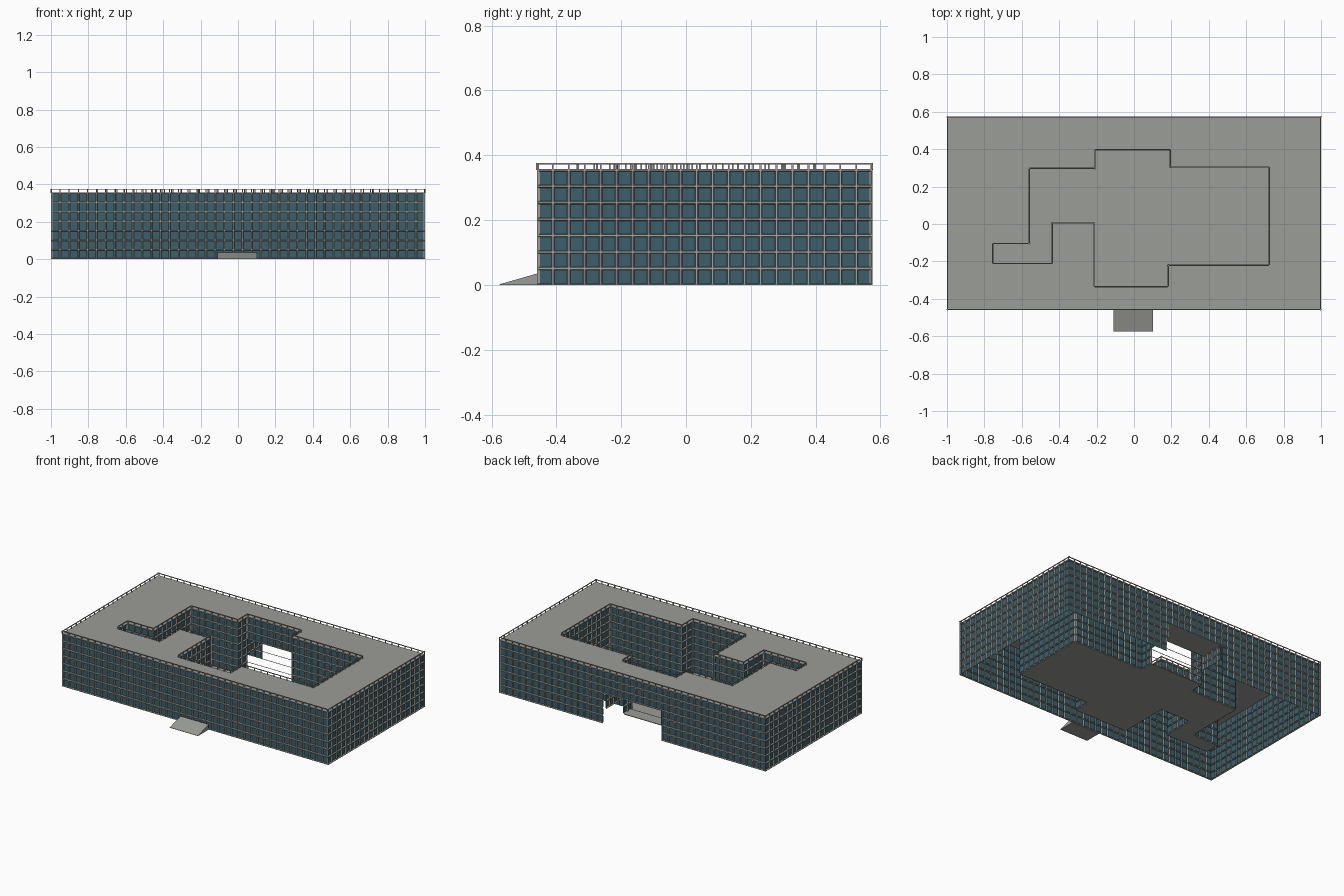
import bpy, bmesh, math
from mathutils import Vector

if "Cube" in bpy.data.objects:
    bpy.data.objects.remove(bpy.data.objects["Cube"])

ROOF, TOP, ROWS, COL = 0.355, 0.376, 7, 0.049
FLOOR = ROOF / ROWS


def material(name, rgb):
    m = bpy.data.materials.new(name)
    m.diffuse_color = (*rgb, 1)
    m.use_nodes = True
    m.node_tree.nodes["Principled BSDF"].inputs["Base Color"].default_value = m.diffuse_color
    return m


CONCRETE = material("concrete", (0.33, 0.34, 0.31))
FRAME = material("facade_grey", (0.37, 0.37, 0.34))
GLASS = material("blue_glass", (0.045, 0.115, 0.15))


def finish(name, bm, mats):
    me = bpy.data.meshes.new(name)
    bm.to_mesh(me)
    bm.free()
    ob = bpy.data.objects.new(name, me)
    bpy.context.collection.objects.link(ob)
    for m in mats:
        me.materials.append(m)
    return ob


def facade(name, edges, skip=lambda p, row: False):
    """Window grid on each edge; its outside lies to the right of the edge."""
    bm = bmesh.new()
    for a, b in edges:
        a, b = Vector((*a, 0)), Vector((*b, 0))
        n = max(1, round((b - a).length / COL))
        cells = []
        for i in range(n):
            p, q = a.lerp(b, i / n), a.lerp(b, (i + 1) / n)
            for r in range(ROWS):
                if skip((p + q) / 2, r):
                    continue
                z0, z1 = Vector((0, 0, r * FLOOR)), Vector((0, 0, (r + 1) * FLOOR))
                cells.append(bm.faces.new([bm.verts.new(v) for v in (p + z0, q + z0, q + z1, p + z1)]))
        bm.normal_update()
        # raised surround, then recessed pane
        bmesh.ops.inset_individual(bm, faces=cells, thickness=0.004, depth=0.0)
        bmesh.ops.inset_individual(bm, faces=cells, thickness=0.003, depth=-0.009)
        for f in cells:
            f.material_index = 1
    return finish(name, bm, [FRAME, GLASS])


def box(bm, lo, hi):
    vs = bmesh.ops.create_cube(bm, size=1)["verts"]
    for v in vs:
        v.co = [lo[k] + (v.co[k] + 0.5) * (hi[k] - lo[k]) for k in range(3)]


def railing(name, edges):
    bm = bmesh.new()
    w = 0.0025
    for a, b in edges:
        a, b = Vector(a), Vector(b)
        d = (b - a).normalized()
        inward = Vector((-d.y, d.x)) * 0.004
        a, b = a + inward, b + inward
        lo = [min(a[k], b[k]) - w for k in (0, 1)]
        hi = [max(a[k], b[k]) + w for k in (0, 1)]
        box(bm, (*lo, TOP - 0.004), (*hi, TOP))
        n = max(1, round((b - a).length / COL))
        for i in range(n):
            p = a.lerp(b, i / n)
            box(bm, (p.x - w, p.y - w, ROOF), (p.x + w, p.y + w, TOP - 0.004))
    return finish(name, bm, [FRAME])


def slab(name, loops, z, thick):
    """Flat plate filled between closed outlines."""
    bm = bmesh.new()
    edges = []
    for loop in loops:
        vs = [bm.verts.new((*p, z)) for p in loop]
        edges += [bm.edges.new((vs[i - 1], vs[i])) for i in range(len(vs))]
    bmesh.ops.triangle_fill(bm, use_beauty=True, edges=edges, normal=(0, 0, 1))
    top = bm.faces[:]
    ext = bmesh.ops.extrude_face_region(bm, geom=top, use_keep_orig=True)
    for v in ext["geom"]:
        if isinstance(v, bmesh.types.BMVert):
            v.co.z -= thick
    bmesh.ops.recalc_face_normals(bm, faces=bm.faces)
    return finish(name, bm, [CONCRETE])


def ring(pts):
    return [(pts[i], pts[(i + 1) % len(pts)]) for i in range(len(pts))]


# Outlines: outer block runs anticlockwise, courtyard clockwise
outer = [(-1, -0.46), (1, -0.46), (1, 0.575), (-1, 0.575)]
court = [(-0.205, 0.395), (0.19, 0.395), (0.19, 0.302), (0.72, 0.302),
         (0.72, -0.217), (0.18, -0.217), (0.18, -0.332), (-0.21, -0.332),
         (-0.21, 0.008), (-0.44, 0.008), (-0.44, -0.208), (-0.752, -0.208),
         (-0.752, -0.108), (-0.557, -0.108), (-0.557, 0.295), (-0.205, 0.295)]

# Window walls, with a four-storey passage left open at the back
facade("outer_facade", ring(outer),
       lambda p, r: p.y > 0.57 and abs(p.x) < 0.21 and r < 4)
facade("courtyard_facade", ring(court), lambda p, r: p.y > 0.39 and r < 4)
facade("passage_side_walls",
       [((0.2, 0.57), (0.2, 0.395)), ((-0.21, 0.395), (-0.21, 0.57))][::-1],
       lambda p, r: r not in (2, 3))

# Roof, courtyard floor and passage ceiling
slab("roof", [outer, court], ROOF + 0.002, 0.006)
slab("courtyard_floor", [court], 0.004, 0.004)
slab("passage_ceiling", [[(-0.215, 0.395), (0.205, 0.395), (0.205, 0.572), (-0.215, 0.572)]],
     4 * FLOOR + 0.004, 0.004)

# Roof railings
railing("outer_railing", ring(outer))
railing("courtyard_railing", ring(court))

# Thin rails across the courtyard side of the passage
bm = bmesh.new()
for k in (1, 2, 3):
    box(bm, (-0.205, 0.393, k * FLOOR - 0.001), (0.19, 0.396, k * FLOOR + 0.001))
finish("passage_rails", bm, [FRAME])

# Entrance ramp
bm = bmesh.new()
box(bm, (-0.11, -0.575, 0), (0.102, -0.46, 0.035))
for v in bm.verts:
    if v.co.y < -0.5:
        v.co.z = min(v.co.z, 0.002)
finish("entrance_ramp", bm, [CONCRETE])
